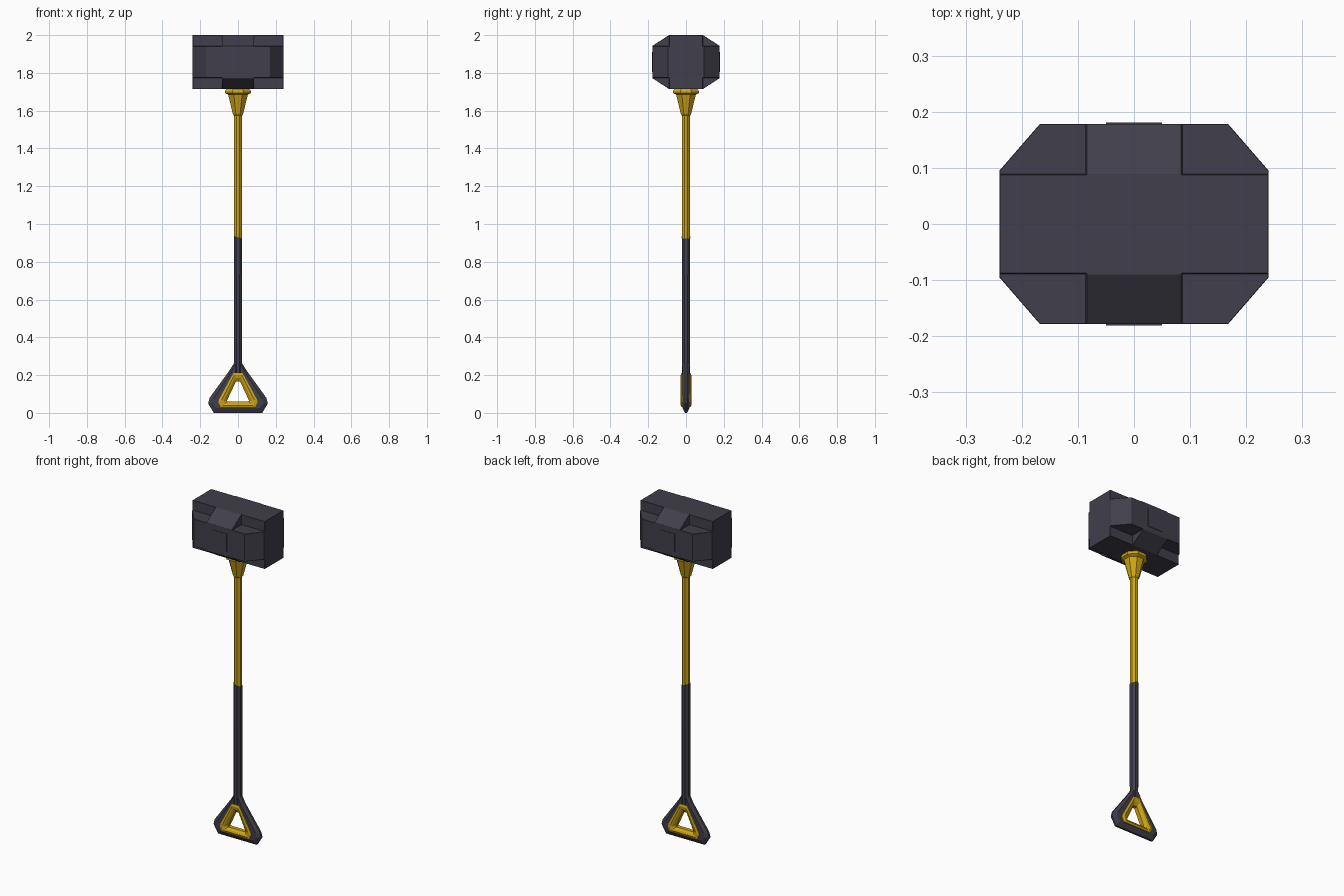
import bpy, bmesh, math

if "Cube" in bpy.data.objects:
    bpy.data.objects.remove(bpy.data.objects["Cube"])


def material(name, rgb):
    m = bpy.data.materials.new(name)
    m.diffuse_color = (*rgb, 1)
    m.use_nodes = True
    m.node_tree.nodes["Principled BSDF"].inputs["Base Color"].default_value = m.diffuse_color
    return m


DARK = material("dark slate", (0.052, 0.049, 0.070))
GOLD = material("gold", (0.62, 0.38, 0.008))


def finish(name, bm, mat, bevel=0.0):
    bmesh.ops.recalc_face_normals(bm, faces=bm.faces)
    me = bpy.data.meshes.new(name)
    bm.to_mesh(me)
    bm.free()
    ob = bpy.data.objects.new(name, me)
    bpy.context.collection.objects.link(ob)
    me.materials.append(mat)
    if bevel:
        mod = ob.modifiers.new("edge_bevel", 'BEVEL')
        mod.width, mod.segments = bevel, 1
        mod.limit_method, mod.angle_limit = 'ANGLE', math.radians(25)
    return ob


def loft(name, rings, mat, closed=False, bevel=0.0):
    """Skin consecutive rings; closed joins last to first, otherwise ends are capped."""
    bm = bmesh.new()
    rows = [[bm.verts.new(p) for p in r] for r in rings]
    n = len(rows[0])
    pairs = list(zip(rows, rows[1:]))
    if closed:
        pairs.append((rows[-1], rows[0]))
    else:
        bm.faces.new(rows[0])
        bm.faces.new(rows[-1])
    for a, b in pairs:
        for i in range(n):
            j = (i + 1) % n
            bm.faces.new((a[i], a[j], b[j], b[i]))
    return finish(name, bm, mat, bevel)


def box(bm, lo, hi):
    vs = bmesh.ops.create_cube(bm, size=1)["verts"]
    for v in vs:
        for k in range(3):
            v.co[k] = lo[k] if v.co[k] < 0 else hi[k]


def octagon(r, z, slope=0.0):
    """Eight-sided ring with flats at distance r, optionally slanted along x."""
    R = r / math.cos(math.pi / 8)
    pts = []
    for k in range(8):
        a = math.pi / 8 + k * math.pi / 4
        x, y = R * math.cos(a), R * math.sin(a)
        pts.append((x, y, z + slope * x))
    return pts


# Hammer head: chamfered plan prism trimmed by a chamfered side profile
CZ, HH = 1.8575, 0.1425
plan = [(0.24, -0.095), (0.24, 0.095), (0.168, 0.178), (-0.168, 0.178),
        (-0.24, 0.095), (-0.24, -0.095), (-0.168, -0.178), (0.168, -0.178)]
head = loft("hammer_head", [[(x, y, z) for x, y in plan] for z in (1.6, 2.1)], DARK)

side = [(0.09, HH), (0.25, 0.039), (0.25, -0.039), (0.09, -HH)]
side += [(-y, z) for y, z in reversed(side)]
trim = loft("head_trim_helper", [[(x, y, CZ + z) for y, z in side] for x in (-0.4, 0.4)], DARK)

# Corner notches, four above and four below
bm = bmesh.new()
for sx in (-1, 1):
    for sy in (-1, 1):
        for sz in (-1, 1):
            ax = sorted((sx * 0.085, sx * 0.5))
            ay = sorted((sy * 0.088, sy * 0.5))
            az = sorted((CZ + sz * 0.083, CZ + sz * 0.4))
            box(bm, *zip(ax, ay, az))
notches = finish("head_notch_helper", bm, DARK)

for helper, op in ((trim, 'INTERSECT'), (notches, 'DIFFERENCE')):
    mod = head.modifiers.new(op.lower(), 'BOOLEAN')
    mod.object, mod.operation, mod.solver = helper, op, 'EXACT'
    helper.hide_render = True
    helper.hide_viewport = True
mod = head.modifiers.new("edge_bevel", 'BEVEL')
mod.width, mod.segments = 0.004, 1
mod.limit_method, mod.angle_limit = 'ANGLE', math.radians(25)

# Thin plates on both broad faces of the head
for label, s in (("front", -1), ("back", 1)):
    bm = bmesh.new()
    ys = sorted((s * 0.176, s * 0.1805))
    box(bm, (-0.05, ys[0], 1.805), (0.05, ys[1], 1.91))
    finish(label + "_plate", bm, DARK)

# Flared collar below the head
loft("collar", [octagon(r, z) for r, z in (
    (0.022, 1.575), (0.027, 1.582), (0.052, 1.685), (0.068, 1.693),
    (0.068, 1.703), (0.058, 1.72))], GOLD)

# Shaft and grip, meeting at a slanted joint
loft("shaft", [octagon(0.0215, 0.93, -0.35), octagon(0.0215, 1.60)], GOLD)
loft("grip", [octagon(0.022, 0.20), octagon(0.0225, 0.93, -0.35)], DARK)


def tri(half, y):
    """Mirrored triangular loop in the xz plane."""
    return [(x, y, z) for x, z in half] + [(-x, y, z) for x, z in reversed(half)]


# Triangular handle frame with a thin outer rim
rim = [(0.018, 0.268), (0.045, 0.225), (0.150, 0.080), (0.158, 0.050), (0.128, 0.0)]
face = [(0.016, 0.255), (0.036, 0.215), (0.130, 0.075), (0.136, 0.052), (0.116, 0.026)]
outer = [(0.022, 0.212), (0.030, 0.200), (0.100, 0.072), (0.104, 0.056), (0.090, 0.030)]
crest = [(0.018, 0.200), (0.025, 0.189), (0.086, 0.070), (0.088, 0.058), (0.080, 0.040)]
inset = [(0.016, 0.184), (0.021, 0.176), (0.073, 0.067), (0.075, 0.059), (0.070, 0.050)]
hole = [(0.011, 0.165), (0.014, 0.160), (0.056, 0.070), (0.058, 0.064), (0.056, 0.060)]

loft("handle_frame", [tri(rim, -0.006), tri(face, -0.019), tri(crest, -0.019),
                      tri(crest, 0.019), tri(face, 0.019), tri(rim, 0.006)], DARK, closed=True)

# Gold ring lining the hand hole
loft("handle_ring", [tri(outer, -0.017), tri(outer, -0.024), tri(crest, -0.028),
                     tri(inset, -0.024), tri(hole, -0.012),
                     tri(hole, 0.012), tri(inset, 0.024), tri(crest, 0.028),
                     tri(outer, 0.024), tri(outer, 0.017)], GOLD, closed=True)
